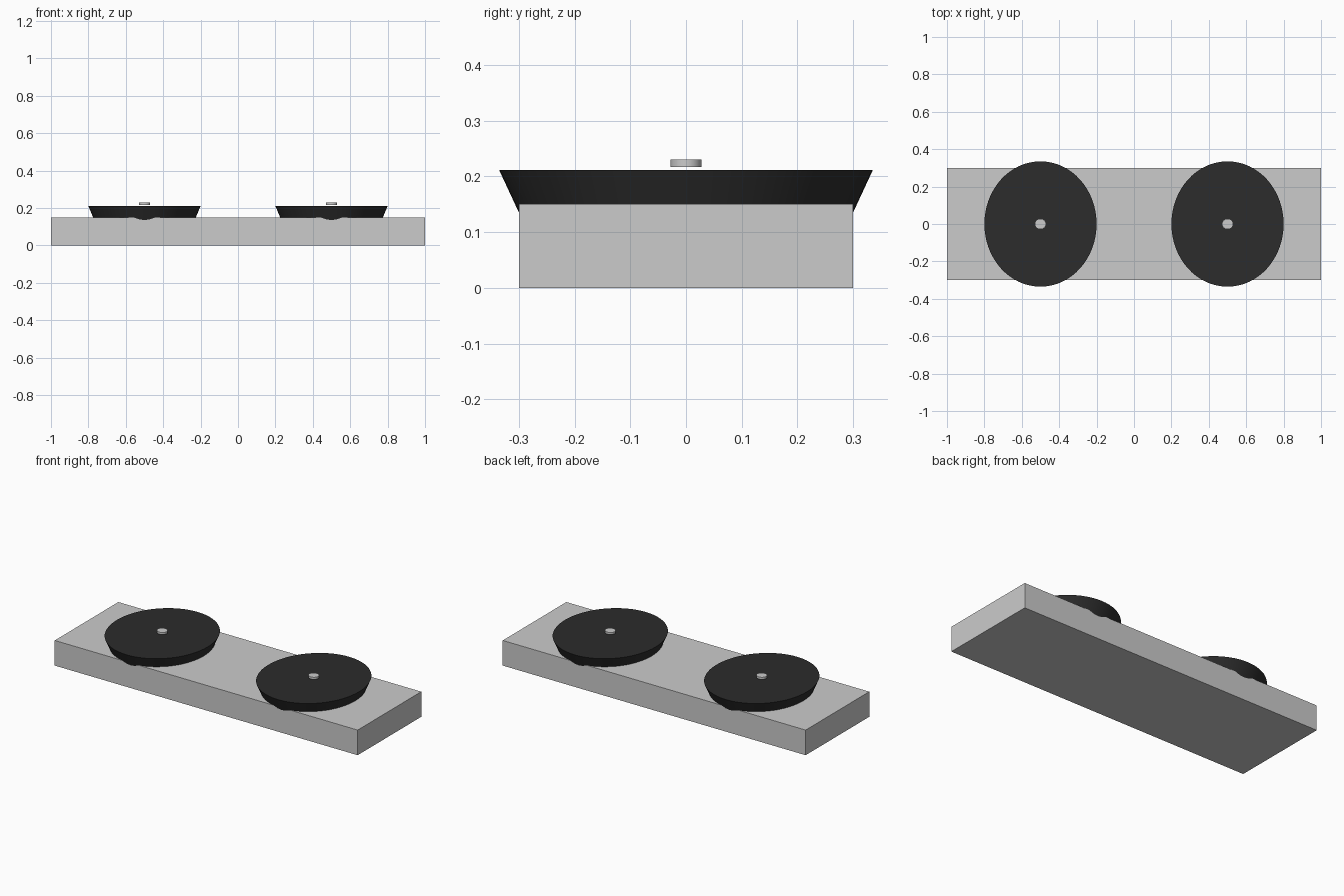
import bpy, math

if "Cube" in bpy.data.objects:
    bpy.data.objects.remove(bpy.data.objects["Cube"])


def material(name, rgb):
    m = bpy.data.materials.new(name)
    m.diffuse_color = (*rgb, 1)
    m.use_nodes = True
    m.node_tree.nodes["Principled BSDF"].inputs["Base Color"].default_value = m.diffuse_color
    return m


def disc(name, x, z0, z1, r0, r1, stretch, sides, mat=None):
    """Tapered oval disc from z0 to z1; radii are along x, stretch scales y."""
    bpy.ops.mesh.primitive_cone_add(vertices=sides, radius1=r0, radius2=r1,
                                    depth=z1 - z0, location=(x, 0, (z0 + z1) / 2))
    ob = bpy.context.object
    ob.name = name
    ob.scale.y = stretch
    bpy.ops.object.transform_apply(location=False, rotation=False, scale=True)
    bpy.ops.object.shade_smooth_by_angle(angle=math.radians(30))
    if mat:
        ob.data.materials.append(mat)
    return ob


black = material("black_rubber", (0.025, 0.025, 0.025))

# Base slab
bpy.ops.mesh.primitive_cube_add(size=1, location=(0, 0, 0.075))
base = bpy.context.object
base.name = "base_slab"
base.scale = (2, 0.6, 0.15)
bpy.ops.object.transform_apply(location=False, rotation=False, scale=True)

# Flared oval discs sunk into the slab, each with a small centre cap above it
for side, x in (("left", -0.5), ("right", 0.5)):
    disc(side + "_flared_disc", x, 0.11, 0.211, 0.258, 0.30, 0.335 / 0.30, 64, black)
    disc(side + "_centre_cap", x, 0.217, 0.230, 0.03, 0.03, 0.028 / 0.03, 32)
